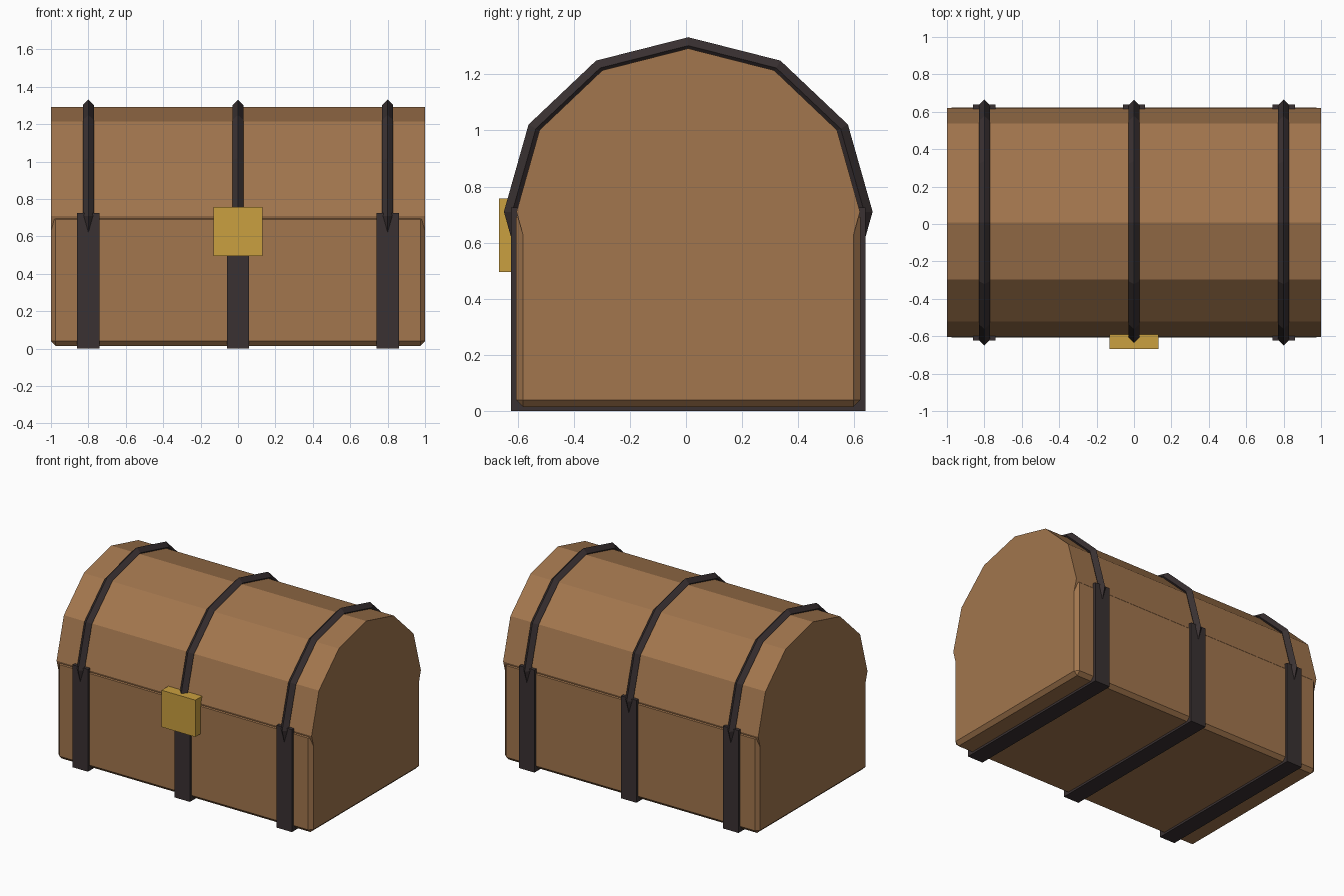
import bpy, bmesh, math
from mathutils import Vector

if "Cube" in bpy.data.objects:
    bpy.data.objects.remove(bpy.data.objects["Cube"])

CY = 0.008   # depth centre of chest body and lid
CZ = 0.71    # height of the lid axis
SIDES = 12


def material(name, rgb):
    m = bpy.data.materials.new(name)
    m.diffuse_color = (*rgb, 1)
    m.use_nodes = True
    m.node_tree.nodes["Principled BSDF"].inputs["Base Color"].default_value = m.diffuse_color
    return m


wood = material("brown wood", (0.36, 0.18, 0.075))
iron = material("dark iron", (0.042, 0.031, 0.032))
brass = material("brass", (0.59, 0.35, 0.05))


def finish(bm, name, mat):
    bmesh.ops.recalc_face_normals(bm, faces=bm.faces)
    mesh = bpy.data.meshes.new(name)
    bm.to_mesh(mesh)
    bm.free()
    mesh.materials.append(mat)
    ob = bpy.data.objects.new(name, mesh)
    bpy.context.collection.objects.link(ob)
    return ob


def box(name, lo, hi, mat, bevel=0):
    lo, hi = Vector(lo), Vector(hi)
    bm = bmesh.new()
    bmesh.ops.create_cube(bm, size=1)
    for v in bm.verts:
        v.co = (lo + hi) / 2 + v.co * (hi - lo)
    if bevel:
        bmesh.ops.bevel(bm, geom=bm.edges[:], offset=bevel, segments=1,
                        affect='EDGES')
    return finish(bm, name, mat)


def ring(bm, section):
    """Ring of verts around the x axis; section = (x, radius y, radius z)."""
    x, ry, rz = section
    angles = [2 * math.pi * i / SIDES for i in range(SIDES)]
    return [bm.verts.new((x, CY + ry * math.cos(a), CZ + rz * math.sin(a)))
            for a in angles]


def bridge(bm, a, b):
    for i in range(SIDES):
        j = (i + 1) % SIDES
        bm.faces.new((a[i], a[j], b[j], b[i]))


# Chest body with small chamfers
box("chest_body", (-1, CY - 0.614, 0.015), (1, CY + 0.614, 0.715), wood, 0.025)

# Rounded lid: a twelve-sided barrel sunk into the body
bm = bmesh.new()
ends = [ring(bm, (x, 0.612, 0.582)) for x in (-1, 1)]
bridge(bm, *ends)
for end in ends:
    bm.faces.new(end)
finish(bm, "lid", wood)

# Iron straps around the body and diamond-section hoops over the lid
for side, x in (("left", -0.8), ("middle", 0), ("right", 0.8)):
    box(side + "_strap", (x - 0.06, CY - 0.632, 0), (x + 0.06, CY + 0.632, 0.726), iron)
    bm = bmesh.new()
    loops = [ring(bm, s) for s in ((x, 0.657, 0.622), (x + 0.03, 0.627, 0.592),
                                   (x, 0.597, 0.562), (x - 0.03, 0.627, 0.592))]
    for i in range(4):
        bridge(bm, loops[i], loops[(i + 1) % 4])
    finish(bm, side + "_lid_hoop", iron)

# Lock plate on the front
box("lock", (-0.132, -0.667, 0.496), (0.132, -0.59, 0.757), brass)
